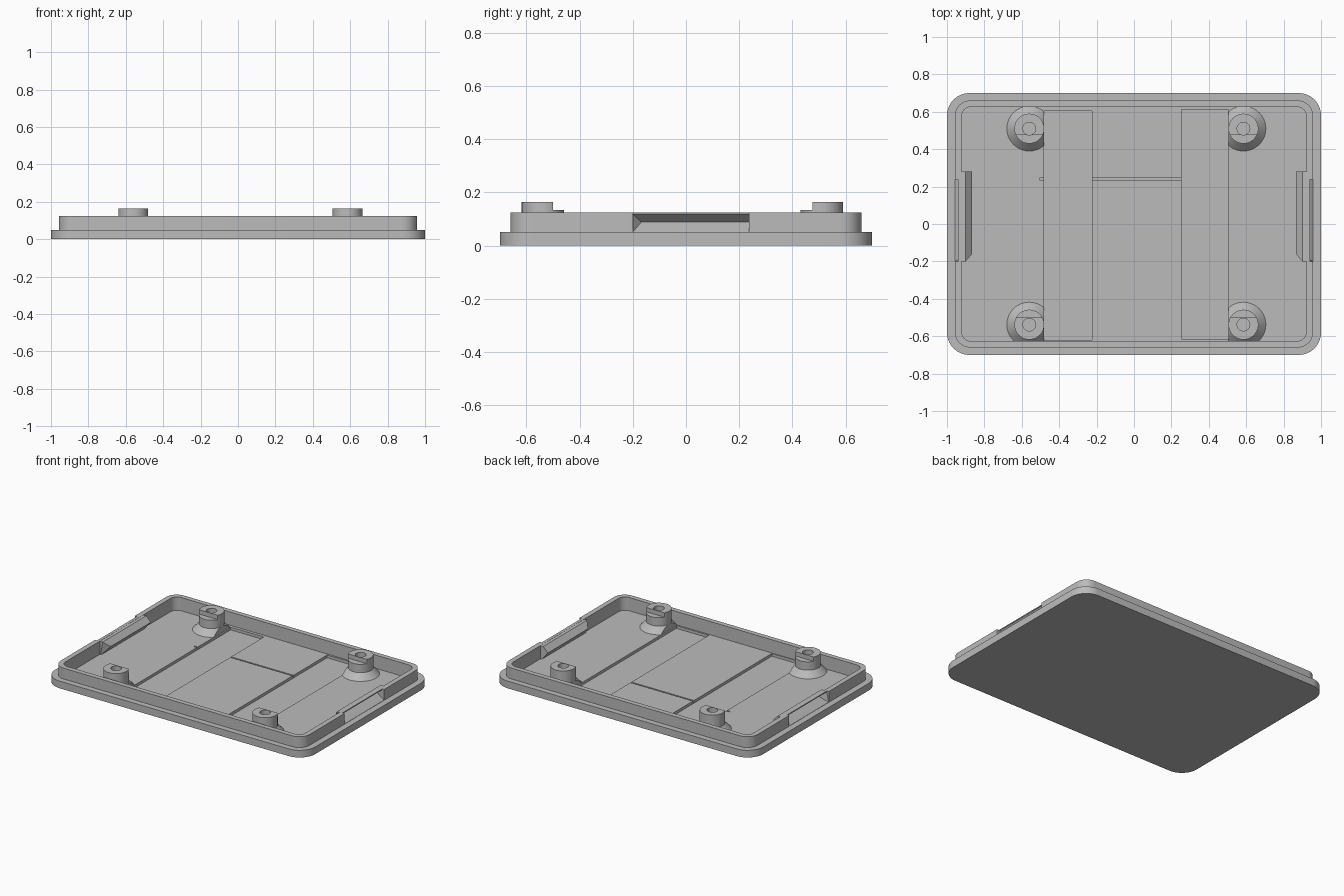
import bpy
import bmesh
from math import sin, cos, pi, radians

cube = bpy.data.objects.get("Cube")
if cube:
    bpy.data.objects.remove(cube, do_unlink=True)

GREY = (0.5, 0.5, 0.5, 1.0)
grey = bpy.data.materials.new("plain grey plastic")
grey.diffuse_color = GREY
grey.use_nodes = True
grey.node_tree.nodes["Principled BSDF"].inputs["Base Color"].default_value = GREY

FLOOR, RECESS = 0.033, 0.014
SHELF, RIM, TOP = 0.05, 0.125, 0.163


def finish(name, bm):
    bmesh.ops.recalc_face_normals(bm, faces=bm.faces)
    mesh = bpy.data.meshes.new(name)
    bm.to_mesh(mesh)
    bm.free()
    mesh.materials.append(grey)
    obj = bpy.data.objects.new(name, mesh)
    bpy.context.collection.objects.link(obj)
    return obj


def loft(name, rings):
    """Closed solid through rings with equal point counts, capped at both ends."""
    bm = bmesh.new()
    loops = [[bm.verts.new(p) for p in ring] for ring in rings]
    for a, b in zip(loops, loops[1:]):
        for i in range(len(a)):
            j = (i + 1) % len(a)
            bm.faces.new((a[i], a[j], b[j], b[i]))
    bm.faces.new(loops[0])
    bm.faces.new(loops[-1])
    return finish(name, bm)


def hull(name, points):
    bm = bmesh.new()
    for p in points:
        bm.verts.new(p)
    bmesh.ops.convex_hull(bm, input=bm.verts)
    return finish(name, bm)


def box(name, x, y, z):
    return hull(name, [(a, b, c) for a in x for b in y for c in z])


def combine(obj, tool, operation):
    mod = obj.modifiers.new("combine", "BOOLEAN")
    mod.operation, mod.solver, mod.object = operation, "EXACT", tool
    bpy.context.view_layer.objects.active = obj
    bpy.ops.object.modifier_apply(modifier=mod.name)
    bpy.data.objects.remove(tool, do_unlink=True)


def smooth(obj):
    bpy.ops.object.select_all(action="DESELECT")
    obj.select_set(True)
    bpy.context.view_layer.objects.active = obj
    bpy.ops.object.shade_smooth_by_angle(angle=radians(25))


def rounded_ring(hx, hy, r, z, steps=10):
    ring = []
    for q, (sx, sy) in enumerate([(1, 1), (-1, 1), (-1, -1), (1, -1)]):
        for i in range(steps + 1):
            a = (q + i / steps) * pi / 2
            ring.append((sx * (hx - r) + r * cos(a), sy * (hy - r) + r * sin(a), z))
    return ring


# Tray: base plate, shelf, raised rim and inner floor
tray = loft("tray", [
    rounded_ring(1.0, 0.70, 0.12, 0),
    rounded_ring(1.0, 0.70, 0.12, SHELF),
    rounded_ring(0.957, 0.66, 0.08, SHELF),
    rounded_ring(0.957, 0.66, 0.08, RIM),
    rounded_ring(0.922, 0.626, 0.05, RIM),
    rounded_ring(0.922, 0.626, 0.05, FLOOR),
])

# Two long channels and the thin cross seams in the floor
combine(tray, box("left_channel", (0.255, 0.505), (-0.615, 0.613), (RECESS, 0.06)), "DIFFERENCE")
combine(tray, box("right_channel", (-0.48, -0.225), (-0.62, 0.605), (RECESS, 0.06)), "DIFFERENCE")
for x in [(-0.23, 0.26), (-0.505, -0.475)]:
    combine(tray, box("seam", x, (0.235, 0.245), (FLOOR - 0.01, 0.06)), "DIFFERENCE")

# Finger grips: an inward bulge in each short wall with a groove outside
for s in (1, -1):
    bulge = [(s * x, y, z) for x, z in [(0.935, FLOOR - 0.005), (0.915, FLOOR - 0.005),
                                        (0.90, RIM - 0.001), (0.935, RIM - 0.001)]
             for y in (-0.2, 0.28)]
    bulge += [(s * 0.865, y, 0.088) for y in (-0.16, 0.28)]
    combine(tray, hull("grip_bulge", bulge), "UNION")

    groove = [(s * x, y, z) for x, z in [(0.956, 0.051), (0.98, 0.051),
                                         (0.98, 0.118), (0.94, 0.118)]
              for y in (-0.2, 0.237)]
    groove += [(s * 0.905, y, 0.088) for y in (-0.168, 0.237)]
    combine(tray, hull("grip_groove", groove), "DIFFERENCE")
    combine(tray, box("grip_lip_cut", (s * 0.942, s * 0.98), (-0.2, 0.237), (0.116, 0.14)),
            "DIFFERENCE")
smooth(tray)


def circle(x, y, r, z, count=40):
    return [(x + r * cos(2 * pi * i / count), y + r * sin(2 * pi * i / count), z)
            for i in range(count)]


# Screw posts: flared foot, blind hole, and a lowered step towards the middle
POST = [(0.12, 0.02), (0.12, FLOOR), (0.08, 0.075), (0.08, TOP), (0.034, TOP), (0.034, 0.07)]
for side, x, edge in [("right", -0.56, -0.481), ("left", 0.585, 0.506)]:
    for end, y, step in [("front", -0.538, -0.5), ("back", 0.51, 0.475)]:
        post = loft(f"{end}_{side}_post", [circle(x, y, r, z) for r, z in POST])
        inner = 0 if end == "front" else 0.3
        combine(post, box("step_cut", (x - 0.2, x + 0.2), (step, inner), (0.133, 0.2)),
                "DIFFERENCE")
        outer = x + (x - edge) + (0.05 if x > 0 else -0.05)
        combine(post, box("clip", (edge, outer), (-0.625, 0.63), (0, 0.3)), "INTERSECT")
        smooth(post)
